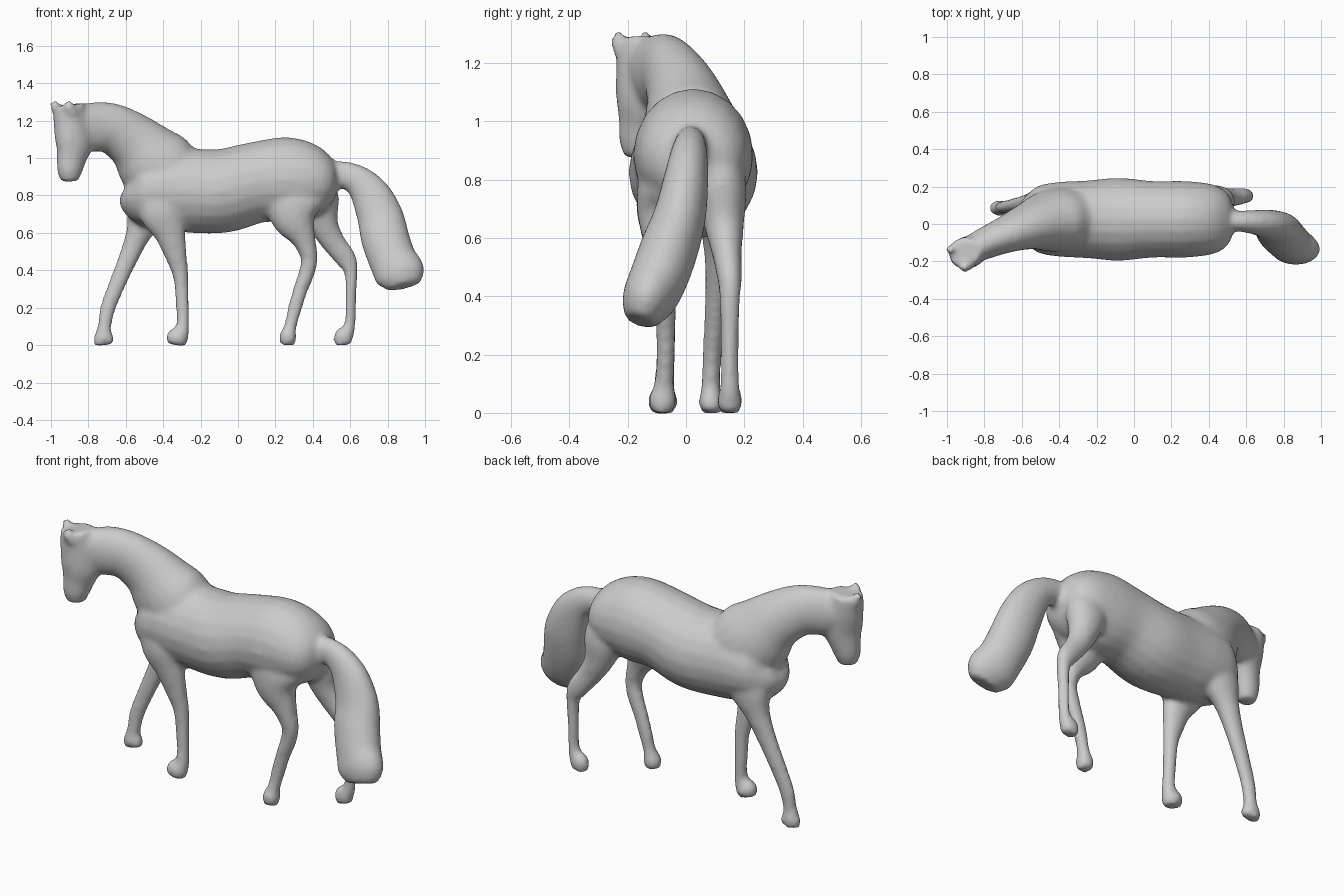
import bpy, bmesh, math
from mathutils import Vector

SIDES = 20
bm = bmesh.new()


def catmull(p0, p1, p2, p3, t):
    return [0.5 * (2 * b + (c - a) * t + (2 * a - 5 * b + 4 * c - d) * t * t
                   + (3 * b - a - 3 * c + d) * t ** 3)
            for a, b, c, d in zip(p0, p1, p2, p3)]


def loft(keys, side_ref=(0, 1, 0), steps=4):
    """Closed tube through stations (x, y, z, in-plane radius, sideways radius)."""
    pts = []
    for i in range(len(keys) - 1):
        quad = (keys[max(i - 1, 0)], keys[i], keys[i + 1], keys[min(i + 2, len(keys) - 1)])
        pts += [catmull(*quad, s / steps) for s in range(steps)]
    pts.append(list(keys[-1]))
    rings = []
    for i, p in enumerate(pts):
        tangent = (Vector(pts[min(i + 1, len(pts) - 1)][:3]) - Vector(pts[max(i - 1, 0)][:3])).normalized()
        side = Vector(side_ref)
        side = (side - tangent * side.dot(tangent)).normalized()
        up = tangent.cross(side)
        ring = []
        for k in range(SIDES):
            a = math.tau * k / SIDES
            ring.append(bm.verts.new(Vector(p[:3]) + up * (p[3] * math.cos(a)) + side * (p[4] * math.sin(a))))
        rings.append(ring)
    for r, s in zip(rings, rings[1:]):
        for k in range(SIDES):
            j = (k + 1) % SIDES
            bm.faces.new((r[k], r[j], s[j], s[k]))
    bm.faces.new(rings[0][::-1])
    bm.faces.new(rings[-1])


# Barrel, rump to chest: x, centre height, half height, half width
barrel = [(.535, .88, .05, .06), (.50, .88, .125, .14), (.42, .88, .187, .187), (.27, .885, .227, .205),
          (.10, .87, .217, .205), (-.08, .825, .225, .222), (-.25, .825, .225, .208),
          (-.40, .83, .215, .20), (-.51, .82, .185, .18), (-.57, .825, .13, .13), (-.605, .84, .06, .07)]
loft([(x, .025, z, h, w) for x, z, h, w in barrel])

# Neck
loft([(-.20, .03, .84, .16, .14), (-.35, .025, .90, .20, .17), (-.45, .015, .975, .205, .165),
      (-.555, -.01, 1.085, .157, .128), (-.68, -.055, 1.16, .135, .10), (-.80, -.105, 1.168, .13, .085),
      (-.90, -.155, 1.19, .09, .07)])

# Head, turned slightly to one side
head_side = (.5, -.87, 0)
loft([(-.905, -.155, 1.285, .085, .082), (-.892, -.152, 1.18, .098, .085), (-.876, -.153, 1.08, .106, .08),
      (-.890, -.158, 1.0, .084, .070), (-.900, -.165, .93, .069, .063), (-.90, -.165, .875, .048, .045)], head_side)

# Ears
for x, y in ((-.975, -.135), (-.90, -.232)):
    loft([(x + .02, y + .01, 1.23, .024, .024), (x, y, 1.265, .028, .026), (x - .012, y - .003, 1.305, .02, .018)])

# Tail
loft([(.44, .01, .93, .05, .05), (.55, .015, .915, .07, .055), (.64, .01, .88, .083, .065),
      (.71, 0, .80, .108, .077), (.762, -.02, .68, .125, .09), (.787, -.055, .57, .13, .10),
      (.825, -.095, .46, .128, .10), (.868, -.135, .375, .135, .088), (.885, -.155, .312, .09, .055)])

# Front legs: striding one, then standing one
loft([(-.40, .06, .88, .09, .06), (-.47, .11, .74, .125, .08), (-.53, .115, .60, .07, .06),
      (-.58, .11, .48, .054, .045), (-.64, .10, .34, .046, .038), (-.695, .09, .20, .042, .033),
      (-.715, .085, .09, .038, .034), (-.718, .085, .04, .056, .042), (-.716, .085, 0, .052, .036)])
loft([(-.38, -.04, .88, .09, .06), (-.41, -.09, .74, .13, .08), (-.365, -.09, .60, .085, .06),
      (-.335, -.08, .49, .062, .048), (-.307, -.07, .37, .042, .038), (-.297, -.07, .20, .035, .034),
      (-.297, -.075, .09, .038, .036), (-.323, -.08, .04, .061, .053), (-.33, -.08, 0, .048, .038)])

# Hind legs: forward one, then trailing one
loft([(.32, -.02, .92, .11, .07), (.30, -.065, .80, .175, .095), (.30, -.08, .68, .125, .087),
      (.35, -.08, .57, .067, .06), (.38, -.075, .47, .046, .044), (.368, -.07, .39, .044, .039),
      (.332, -.07, .29, .039, .035), (.305, -.07, .20, .038, .033), (.28, -.075, .10, .034, .034),
      (.267, -.08, .045, .047, .05), (.265, -.08, 0, .04, .036)])
loft([(.37, .07, .92, .09, .06), (.42, .115, .79, .12, .09), (.455, .13, .65, .082, .07),
      (.51, .14, .55, .064, .052), (.578, .15, .46, .057, .043), (.604, .15, .39, .037, .036),
      (.602, .15, .25, .030, .031), (.597, .15, .10, .032, .032), (.565, .15, .045, .054, .045),
      (.562, .15, 0, .045, .036)])

bmesh.ops.recalc_face_normals(bm, faces=bm.faces)
mesh = bpy.data.meshes.new("horse")
bm.to_mesh(mesh)
bm.free()
horse = bpy.data.objects.new("horse", mesh)
bpy.context.collection.objects.link(horse)

# Fuse the parts into one continuous skin and soften the joins
fuse = horse.modifiers.new("fuse", 'REMESH')
fuse.mode = 'VOXEL'
fuse.voxel_size = .015
fuse.use_smooth_shade = True
soften = horse.modifiers.new("soften", 'SMOOTH')
soften.factor = .5
soften.iterations = 7
